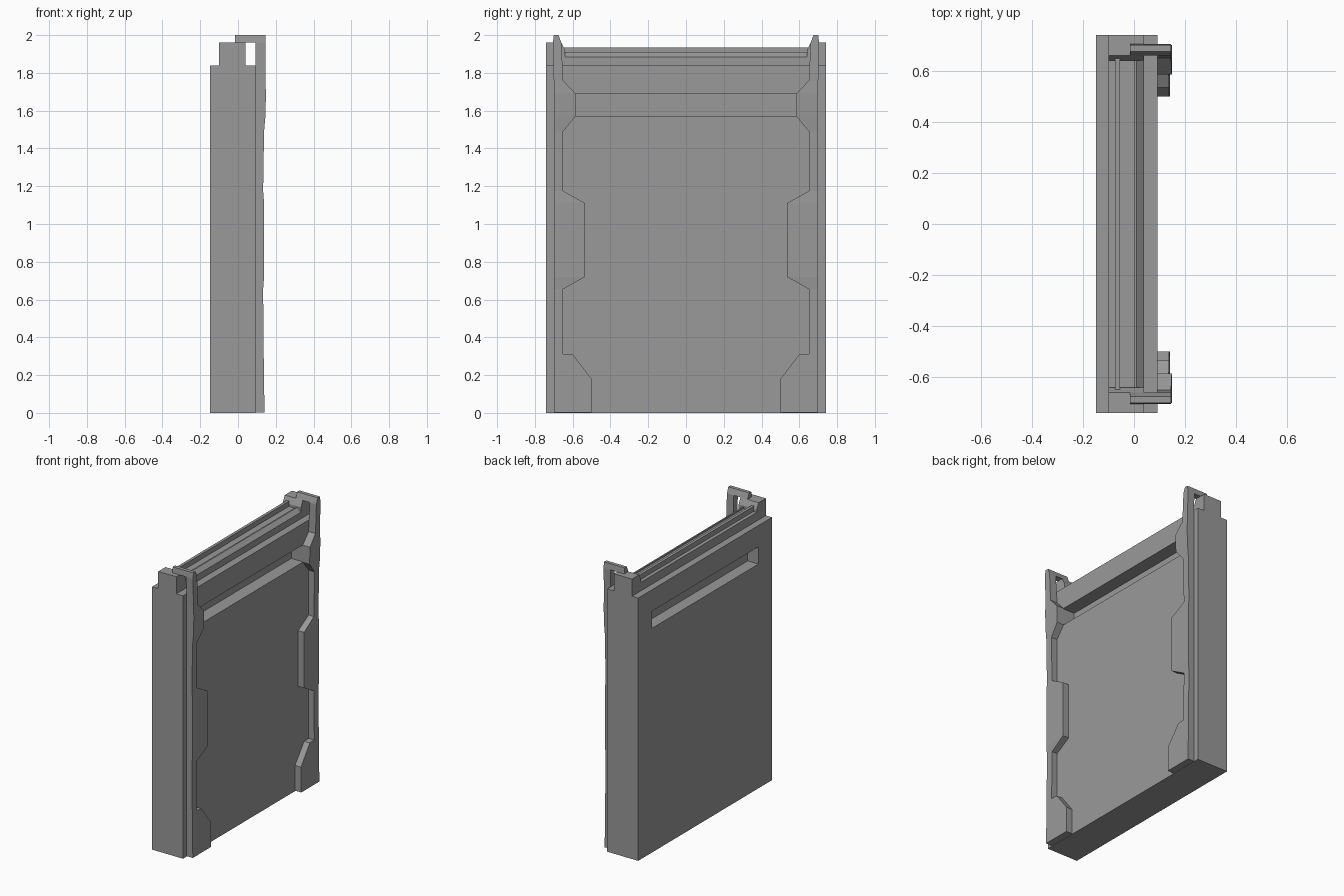
import bpy, bmesh

if "Cube" in bpy.data.objects:
    bpy.data.objects.remove(bpy.data.objects["Cube"])

# Dark grey finish
grey = bpy.data.materials.new("dark_grey")
grey.diffuse_color = (0.32, 0.32, 0.32, 1)
grey.use_nodes = True
grey.node_tree.nodes["Principled BSDF"].inputs["Base Color"].default_value = grey.diffuse_color


def make_object(name, bm):
    bmesh.ops.recalc_face_normals(bm, faces=bm.faces)
    mesh = bpy.data.meshes.new(name)
    bm.to_mesh(mesh)
    bm.free()
    mesh.materials.append(grey)
    obj = bpy.data.objects.new(name, mesh)
    bpy.context.collection.objects.link(obj)
    return obj


def loft(name, rings):
    """Join matching rings of points and cap both ends."""
    bm = bmesh.new()
    loops = [[bm.verts.new(p) for p in ring] for ring in rings]
    n = len(loops[0])
    for a, b in zip(loops, loops[1:]):
        for i in range(n):
            j = (i + 1) % n
            bm.faces.new((a[i], a[j], b[j], b[i]))
    bm.faces.new(loops[0])
    bm.faces.new(loops[-1])
    return make_object(name, bm)


def prism(name, profile, y0, y1):
    """Extrude an x-z profile along y."""
    return loft(name, [[(x, y, z) for x, z in profile] for y in (y0, y1)])


def box(name, x0, x1, y0, y1, z0, z1):
    return prism(name, [(x0, z0), (x1, z0), (x1, z1), (x0, z1)], y0, y1)


# Door slab with a shallow slot cut in each face
slab = box("door_slab", -0.148, 0.092, -0.74, 0.74, 0, 1.84)
for name, x0, x1 in (("front_slot_cutter", 0.0, 0.11), ("back_slot_cutter", -0.17, -0.065)):
    cutter = box(name, x0, x1, -0.59, 0.59, 1.57, 1.69)
    cutter.hide_render = True
    mod = slab.modifiers.new(name, "BOOLEAN")
    mod.operation = "DIFFERENCE"
    mod.solver = "EXACT"
    mod.object = cutter
    bpy.context.view_layer.objects.active = slab
    bpy.ops.object.modifier_apply(modifier=name)
    bpy.data.objects.remove(cutter)

# Ridged rail along the top
prism("top_rail", [(-0.10, 1.84), (-0.10, 1.90), (-0.075, 1.90), (-0.075, 1.935),
                   (-0.055, 1.935), (-0.055, 1.90), (0.0, 1.90), (0.0, 1.91),
                   (0.01, 1.91), (0.04, 1.885), (0.04, 1.84)], -0.65, 0.65)

# Side trim outline: height, inner edge, outer edge, front face
trim = [
    (0.003, 0.50, 0.70, 0.14), (0.18, 0.50, 0.70, 0.138),
    (0.31, 0.60, 0.70, 0.136), (0.312, 0.65, 0.70, 0.136),
    (0.655, 0.65, 0.70, 0.133), (0.72, 0.535, 0.70, 0.138),
    (1.11, 0.535, 0.70, 0.138), (1.175, 0.65, 0.70, 0.133),
    (1.49, 0.65, 0.70, 0.138), (1.57, 0.585, 0.70, 0.145),
    (1.69, 0.585, 0.70, 0.148), (1.76, 0.65, 0.70, 0.145),
    (1.96, 0.66, 0.705, 0.145), (2.0, 0.675, 0.70, 0.145),
]
for side, s in (("left", -1), ("right", 1)):
    loft(side + "_trim", [[(0.092, s * yi, z), (x, s * yi, z), (x, s * yo, z), (0.092, s * yo, z)]
                          for z, yi, yo, x in trim])
    # Hook reaching back from the trim over the end block
    loft(side + "_hook", [[(x, s * 0.66, 1.96), (x, s * 0.705, 1.96),
                           (x, s * 0.70, 2.0), (x, s * 0.675, 2.0)] for x in (-0.015, 0.092)])
    # Stepped block at the end of the rail
    loft(side + "_end_block", [[(x, s * 0.64, 1.84), (x, s * 0.74, 1.84), (x, s * 0.74, 1.96),
                                (x, s * 0.66, 1.96), (x, s * 0.64, 1.92)] for x in (-0.10, 0.04)])
